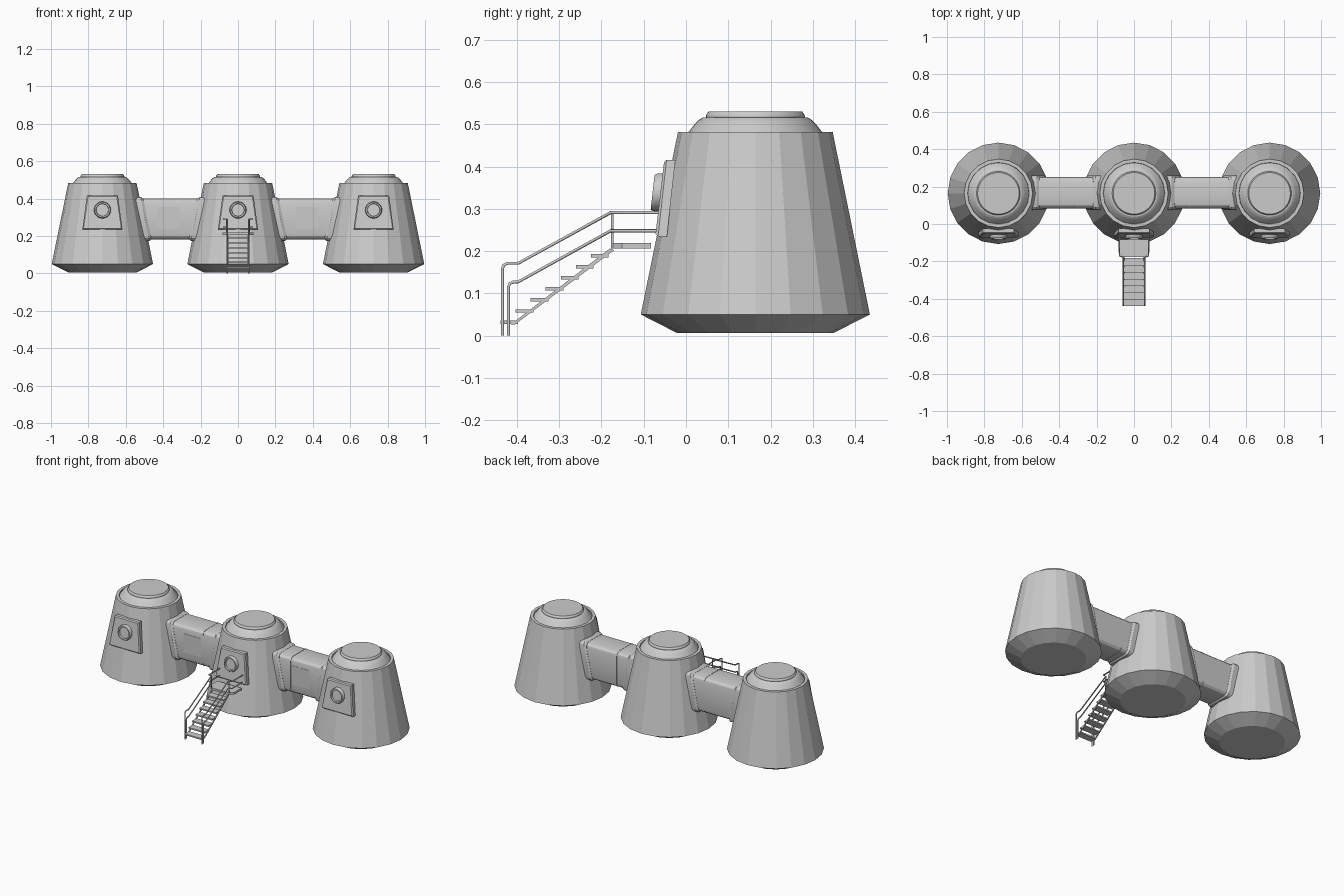
import bpy, bmesh, math
from mathutils import Vector

if "Cube" in bpy.data.objects:
    bpy.data.objects.remove(bpy.data.objects["Cube"])

CY = 0.164          # pod centre depth
POD_X = 0.725       # outer pod offset
SLOPE = 0.204       # inward lean of the pod wall


def finish(name, bm, smooth=None):
    bmesh.ops.recalc_face_normals(bm, faces=bm.faces)
    me = bpy.data.meshes.new(name)
    bm.to_mesh(me)
    bm.free()
    ob = bpy.data.objects.new(name, me)
    bpy.context.collection.objects.link(ob)
    if smooth:
        bpy.ops.object.select_all(action='DESELECT')
        ob.select_set(True)
        bpy.context.view_layer.objects.active = ob
        bpy.ops.object.shade_smooth_by_angle(angle=math.radians(smooth))
    return ob


def loft(name, rings, smooth=None):
    bm = bmesh.new()
    rows = [[bm.verts.new(p) for p in r] for r in rings]
    n = len(rows[0])
    for a, b in zip(rows, rows[1:]):
        for i in range(n):
            j = (i + 1) % n
            bm.faces.new((a[i], a[j], b[j], b[i]))
    bm.faces.new(rows[0])
    bm.faces.new(rows[-1])
    return finish(name, bm, smooth)


def circle(c, r, n, axis='Z', phase=0.0):
    pts = []
    for i in range(n):
        t = 2 * math.pi * i / n + phase
        u, v = r * math.cos(t), r * math.sin(t)
        pts.append((c[0] + u, c[1] + v, c[2]) if axis == 'Z'
                   else (c[0] + u, c[1] - 0.11 * -v, c[2] + v))
    return pts


def box(name, x0, x1, y0, y1, z0, z1):
    return loft(name, [[(x0, y0, z), (x1, y0, z), (x1, y1, z), (x0, y1, z)] for z in (z0, z1)])


def tube(name, pts, r):
    cu = bpy.data.curves.new(name, 'CURVE')
    cu.dimensions = '3D'
    cu.bevel_depth = r
    cu.bevel_resolution = 1
    cu.use_fill_caps = True
    sp = cu.splines.new('POLY')
    sp.points.add(len(pts) - 1)
    for p, q in zip(sp.points, pts):
        p.co = (*q, 1)
    ob = bpy.data.objects.new(name, cu)
    bpy.context.collection.objects.link(ob)
    return ob


def section(x, grow=0.0, lean=0.0):
    """Rounded rectangle across the corridor; lean follows the pod wall."""
    hy, hz, r = 0.083 + grow, 0.109 + grow, 0.028
    pts = []
    for k, (sy, sz) in enumerate(((1, 1), (-1, 1), (-1, -1), (1, -1))):
        for s in range(4):
            t = math.radians(90 * k + 30 * s)
            y = sy * (hy - r) + r * math.cos(t)
            z = sz * (hz - r) + r * math.sin(t)
            pts.append((x + lean * z, CY + y + 0.003, 0.291 + z))
    return pts


POD = [(0.185, 0.006), (0.271, 0.05), (0.183, 0.482), (0.165, 0.482), (0.163, 0.474)]
DOME = [(0.164, 0.46), (0.164, 0.474), (0.142, 0.502), (0.134, 0.510), (0.124, 0.516)]
CAP = [(0.117, 0.51), (0.117, 0.521), (0.111, 0.530)]

for tag, cx in (("left", -POD_X), ("centre", 0.0), ("right", POD_X)):
    # tapered pod body with stepped roof
    loft(tag + "_pod_body", [circle((cx, CY, z), r, 20) for r, z in POD])
    loft(tag + "_pod_dome", [circle((cx, CY, z), r, 40) for r, z in DOME], 20)
    loft(tag + "_roof_cap", [circle((cx, CY, z), r, 40) for r, z in CAP], 20)

    # leaning window panel, wider at the bottom
    def panel(grow, y):
        return [(cx + s * (w + grow), y + yy, z + grow * g) for s, w, yy, z, g in (
            (-1, 0.107, 0.0, 0.235, -1), (1, 0.107, 0.0, 0.235, -1),
            (1, 0.083, 0.02, 0.416, 1), (-1, 0.083, 0.02, 0.416, 1))]
    loft(tag + "_window_panel", [panel(0, -0.045), panel(0, -0.066), panel(-0.006, -0.072)])

    # round porthole with raised rim and sunken glass
    loft(tag + "_porthole", [circle((cx, y, 0.339), r, 32, 'Y') for r, y in (
        (0.045, -0.05), (0.045, -0.072), (0.041, -0.079), (0.034, -0.079), (0.032, -0.070))], 30)

for tag, s in (("left", -1), ("right", 1)):
    # corridor with leaning collars against each pod
    loft(tag + "_corridor", [section(s * x) for x in (0.17, 0.555)], 20)
    loft(tag + "_inner_collar", [section(s * 0.18, 0.008, -s * SLOPE),
                                 section(s * 0.228, 0.008, -s * SLOPE),
                                 section(s * 0.240, 0.001, -s * SLOPE)], 20)
    loft(tag + "_outer_collar", [section(s * (POD_X - 0.18), 0.008, s * SLOPE),
                                 section(s * (POD_X - 0.228), 0.008, s * SLOPE),
                                 section(s * (POD_X - 0.240), 0.001, s * SLOPE)], 20)
    # seam band and shallow side hatch
    loft(tag + "_corridor_seam", [section(s * x, 0.0015) for x in (0.297, 0.301)], 20)
    box(tag + "_corridor_hatch", *sorted((s * 0.31, s * 0.43)), 0.0825, 0.09, 0.24, 0.355)

# landing with chamfered front corners
PLAN = [(-0.082, -0.083), (-0.082, -0.152), (-0.06, -0.176),
        (0.06, -0.176), (0.082, -0.152), (0.082, -0.083)]
loft("stair_landing", [[(x, y, z) for x, y in PLAN] for z in (0.206, 0.219)])

# treads
for i in range(7):
    y, z = -0.418 + i * 0.0357, 0.032 + i * 0.0262
    box(f"stair_tread_{i + 1}", -0.056, 0.056, y - 0.021, y + 0.021, z - 0.004, z + 0.004)

for tag, s in (("left", -1), ("right", 1)):
    # stringer
    x0, x1 = s * 0.052, s * 0.058
    prof = [(-0.415, 0.026), (-0.405, 0.026), (-0.17, 0.202), (-0.18, 0.206)]
    loft(tag + "_stringer", [[(x, y, z) for y, z in prof] for x in (x0, x1)])
    # handrails: foot post, bend, slope, then flare out along the landing
    for part, fy, fz, top in (("upper", -0.434, 0.171, 0.291), ("lower", -0.42, 0.127, 0.248)):
        a, b = s * 0.058, s * 0.078
        tube(f"{tag}_{part}_rail", [
            (a, fy, 0), (a, fy, fz - 0.012), (a, fy + 0.003, fz - 0.004), (a, fy + 0.012, fz),
            (a, -0.397, fz), (a, -0.178, top), (b, -0.170, top), (b, -0.06, top)], 0.004)
    # landing post
    tube(tag + "_landing_post", [(s * 0.06, -0.174, 0.206), (s * 0.06, -0.174, 0.291)], 0.0035)
